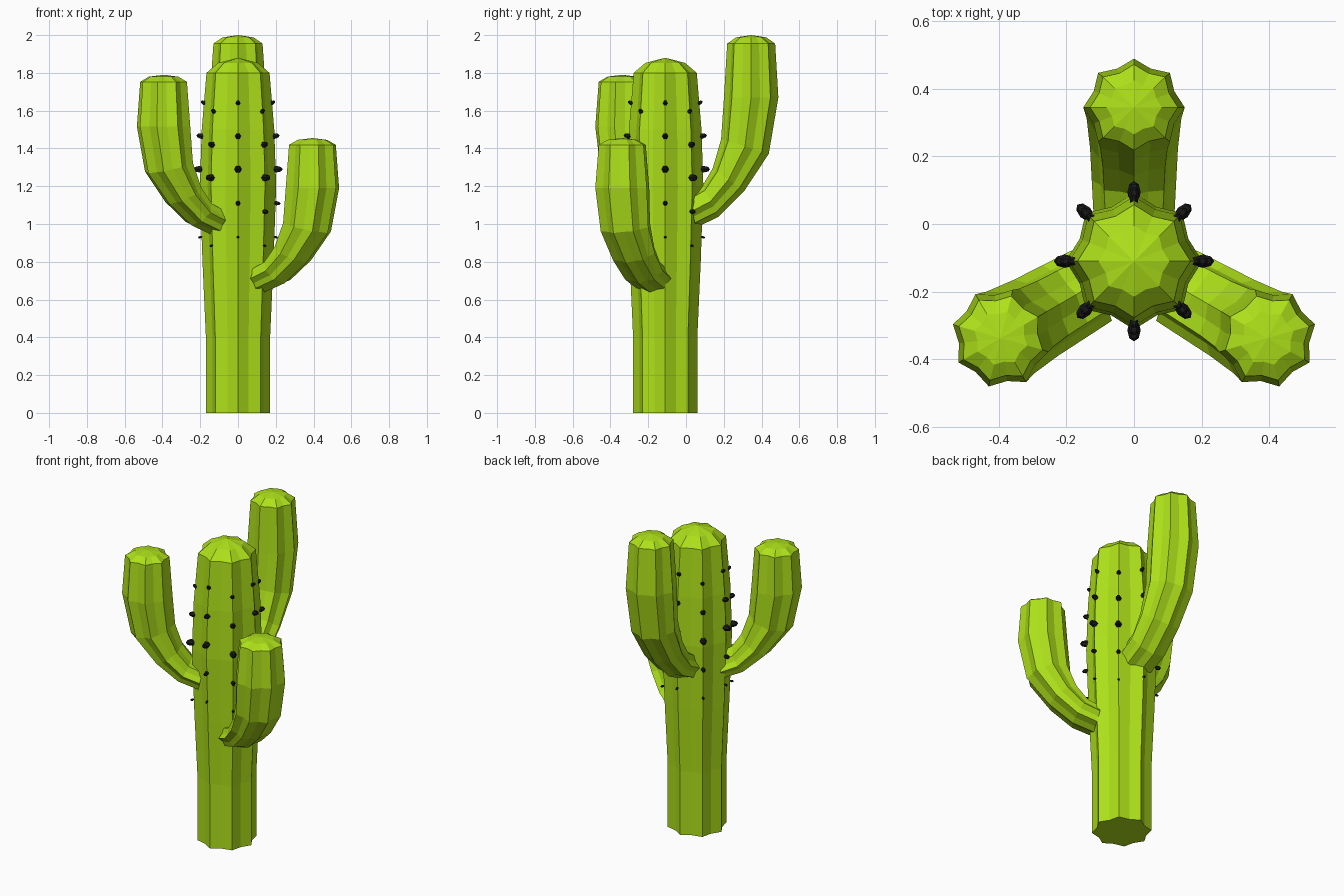
import bpy, bmesh
from math import pi, sin, cos, radians
from mathutils import Vector, Matrix

if "Cube" in bpy.data.objects:
    bpy.data.objects.remove(bpy.data.objects["Cube"])

TRUNK = Vector((0, -0.11, 0))
VALLEY = 0.86


def material(name, color):
    m = bpy.data.materials.new(name)
    m.diffuse_color = color
    m.use_nodes = True
    m.node_tree.nodes["Principled BSDF"].inputs["Base Color"].default_value = m.diffuse_color
    return m


green = material("cactus_green", (0.42, 0.75, 0.01, 1))
black = material("spine_black", (0.01, 0.01, 0.01, 1))


def finish(name, bm, mat):
    bmesh.ops.recalc_face_normals(bm, faces=bm.faces)
    me = bpy.data.meshes.new(name)
    bm.to_mesh(me)
    bm.free()
    me.materials.append(mat)
    ob = bpy.data.objects.new(name, me)
    bpy.context.collection.objects.link(ob)
    return ob


def ribbed_tube(name, rings, apex, place):
    """Skin eight-ribbed rings (distance, z, tilt, in-plane radius, side radius) lying in the xz plane."""
    bm = bmesh.new()
    loops = []
    for s, z, tilt, ru, rv in rings:
        u = Vector((cos(tilt), 0, -sin(tilt)))
        loop = []
        for i in range(16):
            a = i * pi / 8
            k = VALLEY if i % 2 else 1
            p = Vector((s, 0, z)) + k * (u * ru * cos(a) + Vector((0, rv * sin(a), 0)))
            loop.append(bm.verts.new(place @ p))
        loops.append(loop)
    for a, b in zip(loops, loops[1:]):
        for i in range(16):
            j = (i + 1) % 16
            bm.faces.new((a[i], a[j], b[j], b[i]))
    top = bm.verts.new(place @ Vector(apex))
    for i in range(16):
        bm.faces.new((loops[-1][i], loops[-1][(i + 1) % 16], top))
    bm.faces.new(loops[0][::-1])
    return finish(name, bm, green)


# Trunk
trunk_profile = [(0, .17), (.4, .17), (.8, .188), (1.2, .202), (1.5, .192),
                 (1.8, .167), (1.853, .105)]
ribbed_tube("trunk", [(0, z, 0, r, r) for z, r in trunk_profile],
            (0, 0, 1.88), Matrix.Translation(TRUNK))

# Arms: one bent profile, z measured down from the tip, stretched per arm
arm_rings = [(.145, -.93, radians(80), .092, .12),
             (.24, -.88, radians(62), .092, .125),
             (.335, -.765, radians(36), .103, .13),
             (.422, -.59, radians(17), .132, .14),
             (.455, -.33, 0, .144, .15),
             (.455, -.045, 0, .127, .13),
             (.455, -.012, 0, .08, .082)]
for name, angle, tip, stretch in [("back_arm", 90, 2.0, 1.0),
                                  ("left_arm", 210, 1.79, .83),
                                  ("right_arm", -30, 1.455, .80)]:
    place = (Matrix.Translation(TRUNK + Vector((0, 0, tip)))
             @ Matrix.Rotation(radians(angle), 4, 'Z')
             @ Matrix.Diagonal((1, 1, stretch, 1)))
    ribbed_tube(name, arm_rings, (.455, 0, 0), place)

# Spines: five along each of the eight ribs, largest in the middle
spine_rows = [(1.64, .175, .7, 30), (1.465, .19, .9, 12), (1.29, .2, 1.1, 0),
              (1.11, .2, .72, -8), (.93, .196, .4, -15)]
bm = bmesh.new()
for c in range(8):
    for z, r, size, tilt in spine_rows:
        m = (Matrix.Translation(TRUNK) @ Matrix.Rotation(c * pi / 4, 4, 'Z')
             @ Matrix.Translation((r + .004, 0, z - .045 * (c % 2)))
             @ Matrix.Rotation(radians(-tilt), 4, 'Y')
             @ Matrix.Diagonal((.03 * size, .018 * size, .018 * size, 1))
             @ Matrix.Rotation(pi / 2, 4, 'Y'))
        bmesh.ops.create_uvsphere(bm, u_segments=6, v_segments=4, radius=1, matrix=m)
finish("spines", bm, black)
